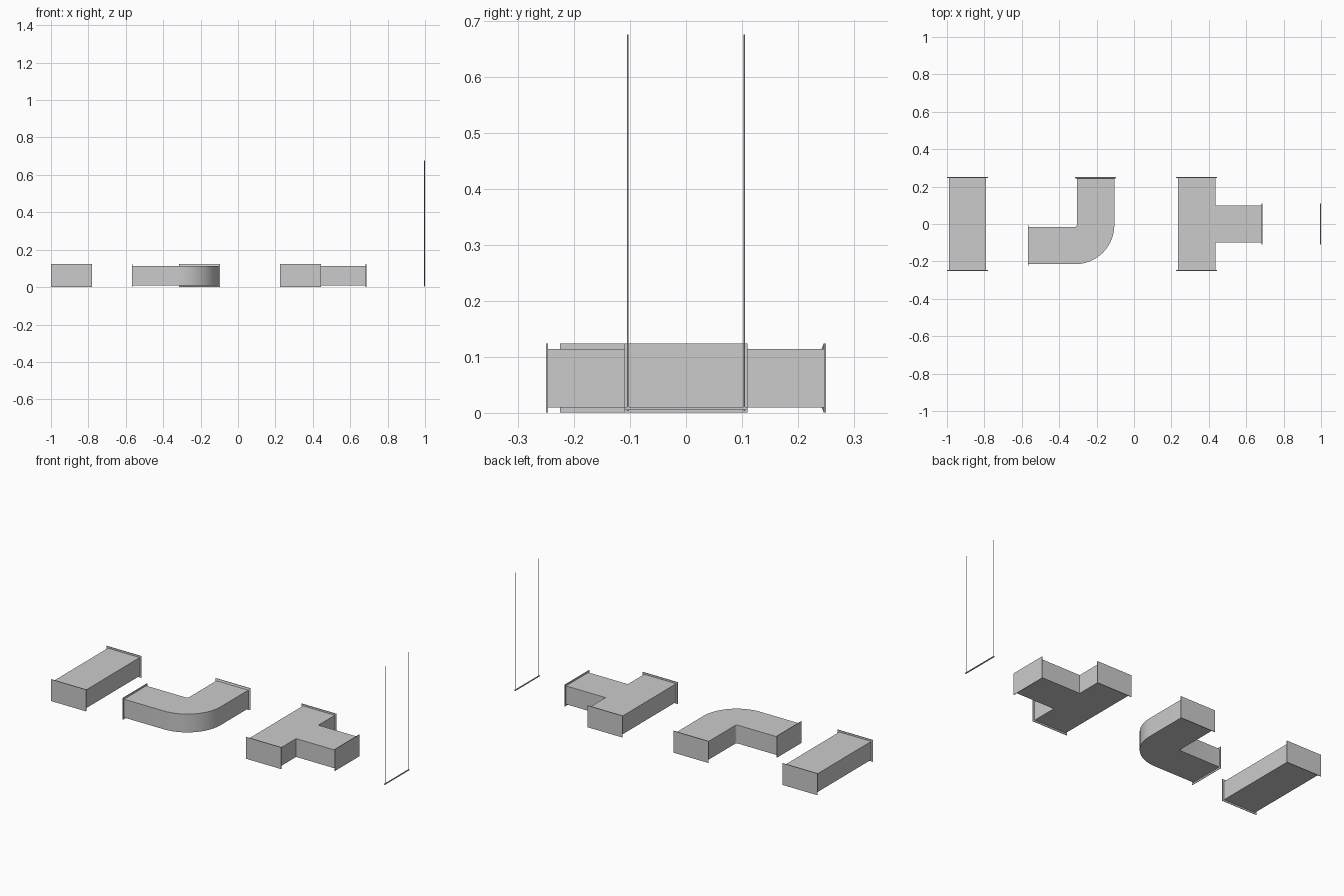
import bpy, bmesh, math
from mathutils import Vector

if "Cube" in bpy.data.objects:
    bpy.data.objects.remove(bpy.data.objects["Cube"])

Z0, Z1 = 0.010, 0.114      # duct body bottom and top
FZ0, FZ1 = 0.001, 0.124    # flange bottom and top
HALF, FHALF, T = 0.10, 0.11, 0.003


def finish(name, bm, smooth=False):
    bmesh.ops.recalc_face_normals(bm, faces=bm.faces)
    me = bpy.data.meshes.new(name)
    bm.to_mesh(me)
    bm.free()
    ob = bpy.data.objects.new(name, me)
    bpy.context.collection.objects.link(ob)
    if smooth:
        bpy.ops.object.select_all(action='DESELECT')
        ob.select_set(True)
        bpy.context.view_layer.objects.active = ob
        bpy.ops.object.shade_smooth_by_angle(angle=math.radians(30))
    return ob


def extrude_outline(name, pts, z0=Z0, z1=Z1, smooth=False):
    bm = bmesh.new()
    face = bm.faces.new([bm.verts.new((x, y, z0)) for x, y in pts])
    out = bmesh.ops.extrude_face_region(bm, geom=[face])
    top = [v for v in out['geom'] if isinstance(v, bmesh.types.BMVert)]
    bmesh.ops.translate(bm, verts=top, vec=(0, 0, z1 - z0))
    return finish(name, bm, smooth)


def box(name, lo, hi):
    return extrude_outline(name, [(lo[0], lo[1]), (hi[0], lo[1]),
                                  (hi[0], hi[1]), (lo[0], hi[1])], lo[2], hi[2])


def flange_y(name, cx, y0, y1):
    return box(name, (cx - FHALF, y0, FZ0), (cx + FHALF, y1, FZ1))


def flange_x(name, cy, x0, x1):
    return box(name, (x0, cy - FHALF, FZ0), (x1, cy + FHALF, FZ1))


# straight duct
sx = -0.89
box("straight_duct", (sx - HALF, -0.248, Z0), (sx + HALF, 0.248, Z1))
flange_y("straight_flange_front", sx, -0.25, -0.25 + T)
flange_y("straight_flange_back", sx, 0.25 - T, 0.25)

# elbow duct with rounded outer corner
ex, ey, r_in = -0.205, -0.115, 0.01
cx, cy = ex - HALF - r_in, ey + HALF + r_in
r_out = r_in + 2 * HALF


def arc(r, n):
    return [(cx + r * math.sin(i / n * math.pi / 2),
             cy - r * math.cos(i / n * math.pi / 2)) for i in range(n + 1)]


outline = ([(-0.566, ey - HALF)] + arc(r_out, 16) + [(ex + HALF, 0.248), (ex - HALF, 0.248)]
           + arc(r_in, 4)[::-1] + [(-0.566, ey + HALF)])
extrude_outline("elbow_duct", outline, smooth=True)
flange_x("elbow_flange_left", ey, -0.568, -0.568 + T)

# elbow back flange, flared out from the body
bm = bmesh.new()
rings = []
for y, h, a, b in ((0.242, HALF, Z0, Z1), (0.246, FHALF, FZ0, FZ1), (0.25, FHALF, FZ0, FZ1)):
    rings.append([bm.verts.new((ex + sx_ * h, y, z))
                  for sx_, z in ((-1, a), (1, a), (1, b), (-1, b))])
for p, q in zip(rings, rings[1:]):
    for i in range(4):
        bm.faces.new((p[i], p[(i + 1) % 4], q[(i + 1) % 4], q[i]))
bm.faces.new(rings[0])
bm.faces.new(rings[-1])
finish("elbow_flange_back", bm)

# tee duct
tx = 0.335
l, r = tx - HALF, tx + HALF
extrude_outline("tee_duct", [(l, -0.248), (r, -0.248), (r, -HALF), (0.684, -HALF),
                             (0.684, HALF), (r, HALF), (r, 0.248), (l, 0.248)])
flange_y("tee_flange_front", tx, -0.25, -0.25 + T)
flange_y("tee_flange_back", tx, 0.25 - T, 0.25)
flange_x("tee_flange_branch", 0, 0.686 - T, 0.686)

# hanger: cross bar with two thin rods
box("hanger_bar", (0.994, -0.11, 0.006), (1.0, 0.11, 0.0105))
for side, s in (("left", -1), ("right", 1)):
    bm = bmesh.new()
    bmesh.ops.create_cone(bm, cap_ends=True, segments=8, radius1=0.0015,
                          radius2=0.0015, depth=0.673)
    bmesh.ops.translate(bm, verts=bm.verts, vec=Vector((0.997, 0.104 * s, 0.3395)))
    finish("hanger_rod_" + side, bm, True)
